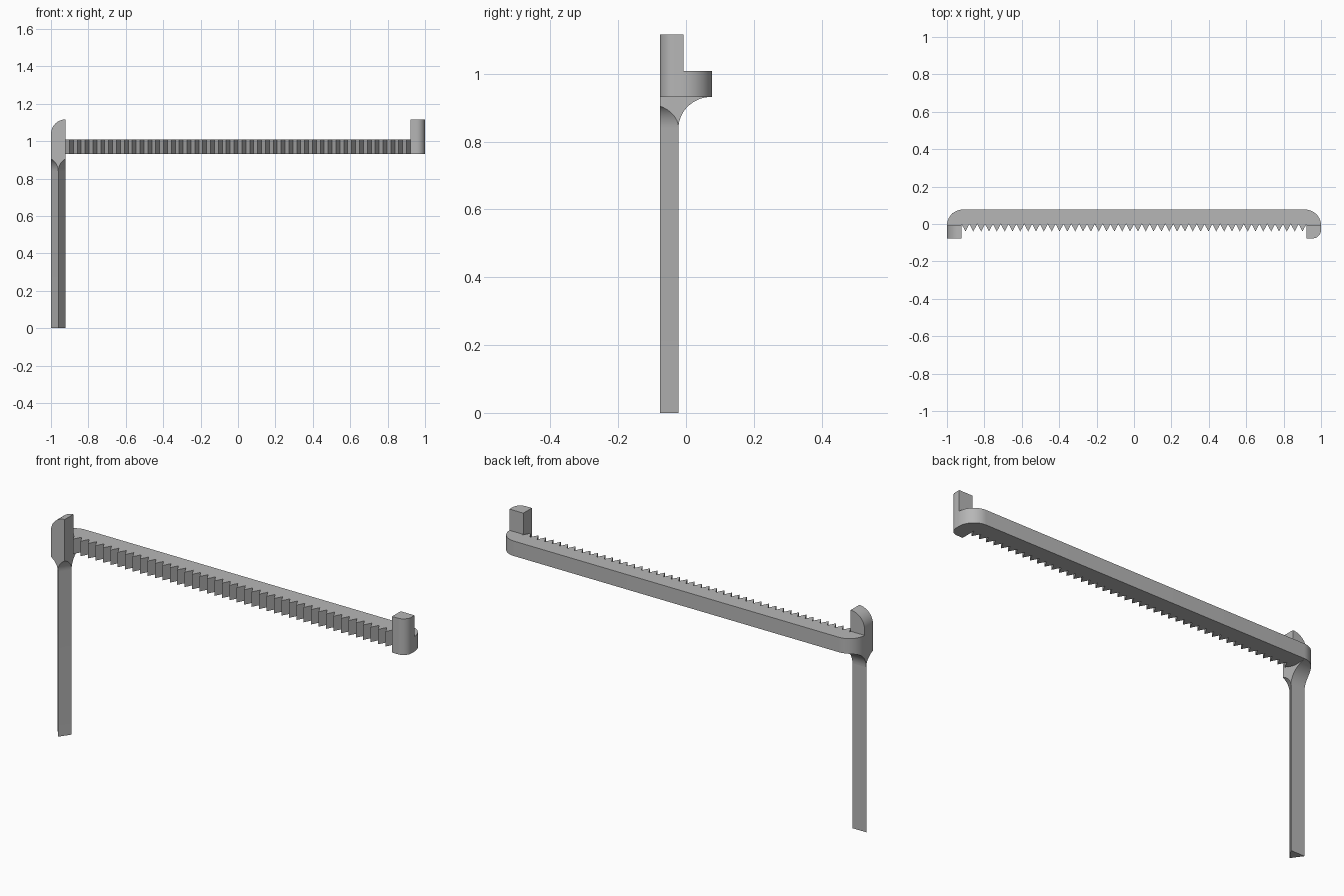
import bpy, bmesh
from math import sin, cos, pi, radians

if "Cube" in bpy.data.objects:
    bpy.data.objects.remove(bpy.data.objects["Cube"])

grey = bpy.data.materials.new("plain grey")
grey.use_nodes = True
grey.diffuse_color = (0.47, 0.47, 0.47, 1)
grey.node_tree.nodes["Principled BSDF"].inputs["Base Color"].default_value = grey.diffuse_color

FRONT, BACK = -0.077, 0.077      # overall depth
SEAT = -0.008                    # back of the end blocks
INNER = 0.922                    # inner side of the end blocks
LEG_BACK = -0.022
LOW, HIGH, TOP = 0.932, 1.008, 1.116


def arc(cx, cy, r, start, end, n=12):
    angles = [radians(start + (end - start) * i / n) for i in range(n + 1)]
    return [(cx + r * cos(a), cy + r * sin(a)) for a in angles]


def loft(name, rings):
    """Skin a row of matching closed rings and cap both ends."""
    bm = bmesh.new()
    rows = [[bm.verts.new(p) for p in ring] for ring in rings]
    for a, b in zip(rows, rows[1:]):
        for i in range(len(a)):
            j = (i + 1) % len(a)
            bm.faces.new((a[i], a[j], b[j], b[i]))
    bm.faces.new(rows[0])
    bm.faces.new(rows[-1])
    bmesh.ops.remove_doubles(bm, verts=bm.verts[:], dist=1e-5)
    bmesh.ops.recalc_face_normals(bm, faces=bm.faces[:])
    mesh = bpy.data.meshes.new(name)
    bm.to_mesh(mesh)
    bm.free()
    mesh.materials.append(grey)
    obj = bpy.data.objects.new(name, mesh)
    bpy.context.collection.objects.link(obj)
    bpy.ops.object.select_all(action="DESELECT")
    obj.select_set(True)
    bpy.context.view_layer.objects.active = obj
    bpy.ops.object.shade_smooth_by_angle(angle=radians(30))
    return obj


def upright(name, outline, z0, z1):
    return loft(name, [[(x, y, z) for x, y in outline] for z in (z0, z1)])


# Toothed bar with rounded back corners
R = BACK - SEAT
teeth = 44
pitch = 2 * INNER / teeth
outline = [(-1, SEAT), (-INNER, SEAT), (-INNER, 0)]
for i in range(teeth):
    x = -INNER + i * pitch
    outline += [(x + pitch / 2, -0.04), (x + pitch, 0)]
outline += [(INNER, SEAT), (1, SEAT)]
outline += arc(1 - R, BACK - R, R, 0, 90)[1:]
outline += arc(R - 1, BACK - R, R, 90, 180)[:-1]
upright("toothed_bar", outline, LOW, HIGH)

# Left end block (right-hand side of the frame), rounded outer front corner
r = 0.045
block = [(INNER, SEAT), (INNER, FRONT)] + arc(1 - r, FRONT + r, r, -90, 0) + [(1, SEAT)]
upright("left_end_block", block, LOW, TOP)

# Right end block, rounded at the outer top
SHOULDER = 0.905
r = 1 - INNER
head = [(-1, SHOULDER), (-INNER, SHOULDER)] + arc(-INNER, TOP - r, r, 90, 180)
loft("right_end_block", [[(x, y, z) for x, z in head] for y in (FRONT, SEAT)])

# Leg: three-sided, with front corners flaring out to the square block
KNEE = 0.84
MID = -(1 + INNER) / 2


def leg_ring(s, z):
    side = FRONT + s * (LEG_BACK - FRONT)
    half = (1 - s) * (1 - INNER) / 2
    return [(-1, LEG_BACK, z), (-1, side, z), (MID - half, FRONT, z),
            (MID + half, FRONT, z), (-INNER, side, z), (-INNER, LEG_BACK, z)]


rings = [leg_ring(1, 0)]
limit = radians(62)
for i in range(11):
    a = limit * i / 10
    s = (cos(a) - cos(limit)) / (1 - cos(limit))
    rings.append(leg_ring(s, KNEE + (SHOULDER - KNEE) * sin(a) / sin(limit)))
rings.append(leg_ring(0, LOW))
loft("leg", rings)

# Curved bracket from the back of the leg to the underside of the bar
rings = []
for i in range(17):
    a = pi / 2 * i / 16
    y = LEG_BACK + (BACK - LEG_BACK) * (1 - cos(a))
    z = KNEE + (LOW - KNEE) * sin(a)
    d = max(0, y - (BACK - R))
    x = -1 + R - max(0, R * R - d * d) ** 0.5
    rings.append([(x, y, z), (-INNER, y, z), (-INNER, y, LOW + 0.01), (x, y, LOW + 0.01)])
loft("bracket", rings)
